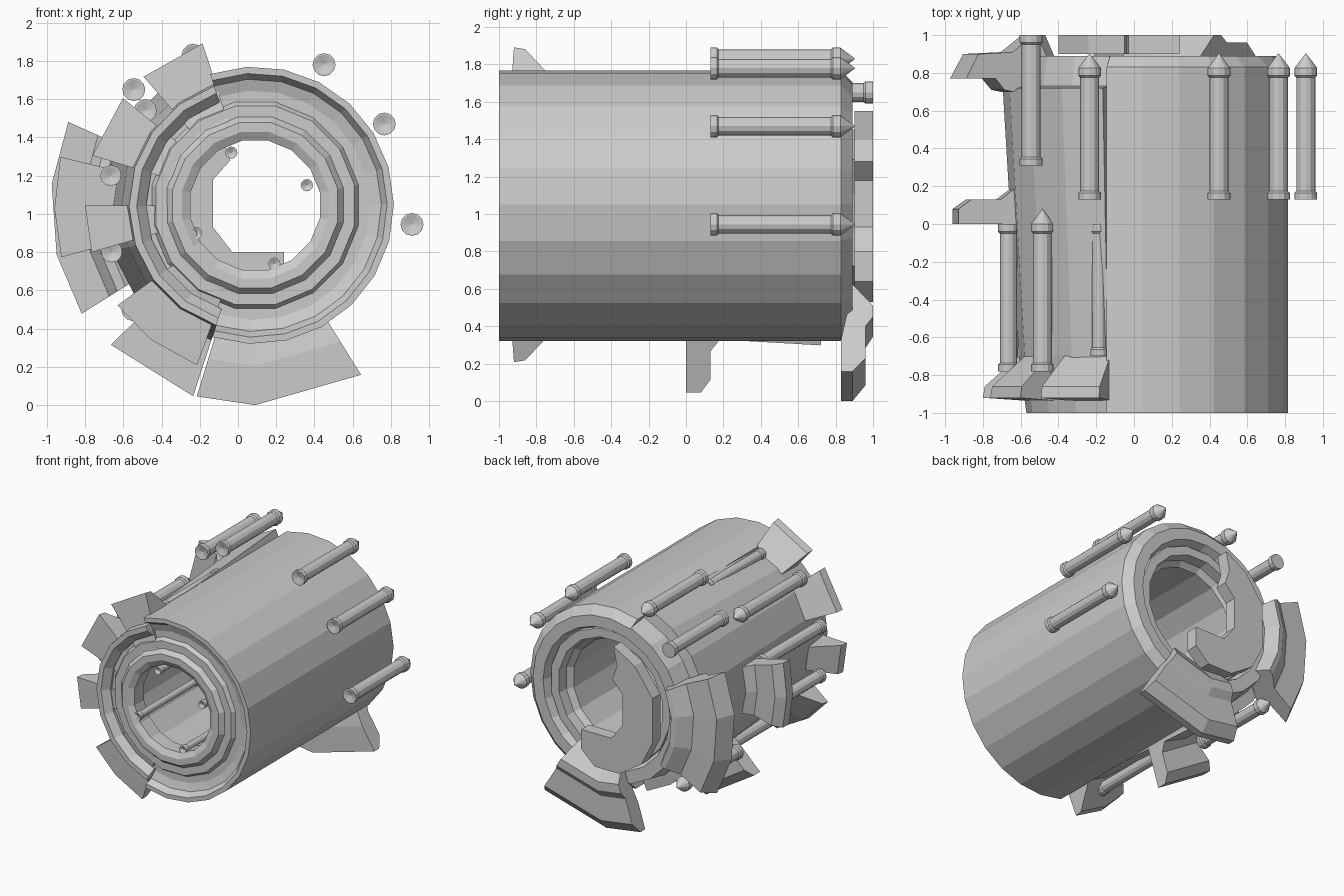
import bpy, bmesh
from math import sin, cos, radians

if "Cube" in bpy.data.objects:
    bpy.data.objects.remove(bpy.data.objects["Cube"])

CX, CZ = 0.09, 1.045          # axis of the barrel, running along y


def finish(bm, name):
    bmesh.ops.remove_doubles(bm, verts=bm.verts, dist=1e-5)
    bmesh.ops.recalc_face_normals(bm, faces=bm.faces)
    me = bpy.data.meshes.new(name)
    bm.to_mesh(me)
    bm.free()
    ob = bpy.data.objects.new(name, me)
    bpy.context.collection.objects.link(ob)
    return ob


def sweep(name, profile, angles, full=False, cx=CX, cz=CZ, closed=True):
    """Turn a (radius, y) profile about a y axis through the given angles."""
    bm = bmesh.new()
    rings = [[bm.verts.new((cx + r * cos(radians(a)), y, cz + r * sin(radians(a))))
              for r, y in profile] for a in angles]
    m = len(profile)
    pairs = list(zip(rings, rings[1:]))
    if full:
        pairs.append((rings[-1], rings[0]))
    for p, q in pairs:
        for i in range(m if closed else m - 1):
            j = (i + 1) % m
            bm.faces.new((p[i], p[j], q[j], q[i]))
    if not full:
        bm.faces.new(rings[0])
        bm.faces.new(rings[-1])
    return finish(bm, name)


def span(a0, a1, n):
    return [a0 + (a1 - a0) * i / n for i in range(n + 1)]


def circle(n, off=0):
    return [off + 360 * i / n for i in range(n)]


# Intact outer shell with bevelled back edge
sweep("outer_shell", [(.725, -1), (.725, .83), (.66, .89), (.57, .89), (.53, .8),
                      (.60, .75), (.60, -.93), (.66, -.95), (.69, -1)],
      span(-108, 109, 14))

# Flared inner shell exposed on the damaged side
sweep("exposed_shell", [(.62, -1), (.66, -1), (.70, -.7), (.785, .72), (.70, .73),
                        (.67, .89), (.57, .89), (.53, .8), (.57, .7), (.57, -.95)],
      span(109, 252, 8))

# Stepped ring core with open bore
sweep("ring_core", [(.62, -.93), (.55, -.93), (.53, -.96), (.47, -.96), (.44, -.995),
                    (.39, -.995), (.345, -.97), (.345, -.85), (.42, -.8), (.42, .72),
                    (.46, .76), (.47, .84), (.54, .84), (.58, .78), (.62, .7)],
      circle(16, 11.25), full=True)

# Broken armour fins: front, middle and back rows
front = [(.42, -.97), (.6, -.94), (.89, -.92), (.88, -.86), (.70, -.70), (.56, -.74)]
middle = [(.70, 0), (1.05, 0), (1.05, .08), (.98, .13), (.82, .13), (.70, .22)]
back = [(.47, .87), (.63, 1.0), (.70, 1.0), (.76, .96), (.96, .96), (1.045, .89),
        (1.045, .83), (.84, .83), (.68, .86)]
left_back = [(.60, .88), (.66, .78), (.80, .70), (.85, .71), (.90, .77), (1.07, .77),
             (1.0, .90), (.80, .91), (.70, .99), (.66, 1.0)]
for name, prof, angles in [
    ("front_fin_top", front, [108, 131]),
    ("front_fin_upper_left", front, [141, 163]),
    ("front_fin_left", front, [180, 196]),
    ("front_fin_lower_left", front, [216, 232, 250]),
    ("middle_fin_left", middle, [166, 181, 195]),
    ("middle_fin_lower", middle, [224, 252]),
    ("back_fin_left", left_back, [156, 174, 194, 212]),
    ("back_fin_bottom", back, [253, 270, 302]),
]:
    sweep(name, prof, angles)

# Hooked plate closing part of the back
hook = [(-.05, 1.55), (-.24, 1.44), (-.40, 1.22), (-.40, .86), (-.30, .66), (-.10, .53),
        (.12, .53), (.24, .64), (.24, .80), (-.03, .80), (-.13, .93), (-.13, 1.18),
        (-.04, 1.28), (-.08, 1.40)]
bm = bmesh.new()
face = bm.faces.new([bm.verts.new((x, .9, z)) for x, z in hook])
ext = bmesh.ops.extrude_face_region(bm, geom=[face])
bmesh.ops.translate(bm, vec=(0, .1, 0),
                    verts=[v for v in ext["geom"] if isinstance(v, bmesh.types.BMVert)])
finish(bm, "back_hook_plate")


def rod(name, x, z, y0, y1, pointed=True, r=.06):
    """Collared rod with a dished front end and a pointed or flat back end."""
    e = y1 - .08 if pointed else y1
    prof = [(0, y0 + .015), (r * .85, y0), (r, y0), (r, y0 + .035), (r * .83, y0 + .045),
            (r * .83, e - .05), (r, e - .04), (r, e), (0, y1)]
    sweep(name, prof, circle(12), full=True, cx=x, cz=z, closed=False)


# Rods along the outside
for i, (x, z) in enumerate([(-.235, 1.83), (.45, 1.78), (.765, 1.47), (.91, .945),
                            (-.55, .50)]):
    rod(f"outer_rod_{i}", x, z, .13, .905)
rod("outer_rod_long", -.545, 1.65, .31, 1.0, False)
rod("left_rod_upper", -.485, 1.54, -.78, .08)
rod("left_rod_middle", -.665, 1.20, -.78, 0, False, .055)
rod("left_rod_sunken", -.185, 1.69, -.70, 0, False, .045)
rod("left_rod_lower", -.66, .80, -.78, 0, False, .055)
rod("bottom_rod", -.34, .42, -.78, 0, False, .055)

# Thin rods inside the bore
for i, (x, z) in enumerate([(-.035, 1.32), (.36, 1.15), (-.22, .90), (.19, .74)]):
    rod(f"bore_rod_{i}", x, z, -.98, -.2, False, .032)
